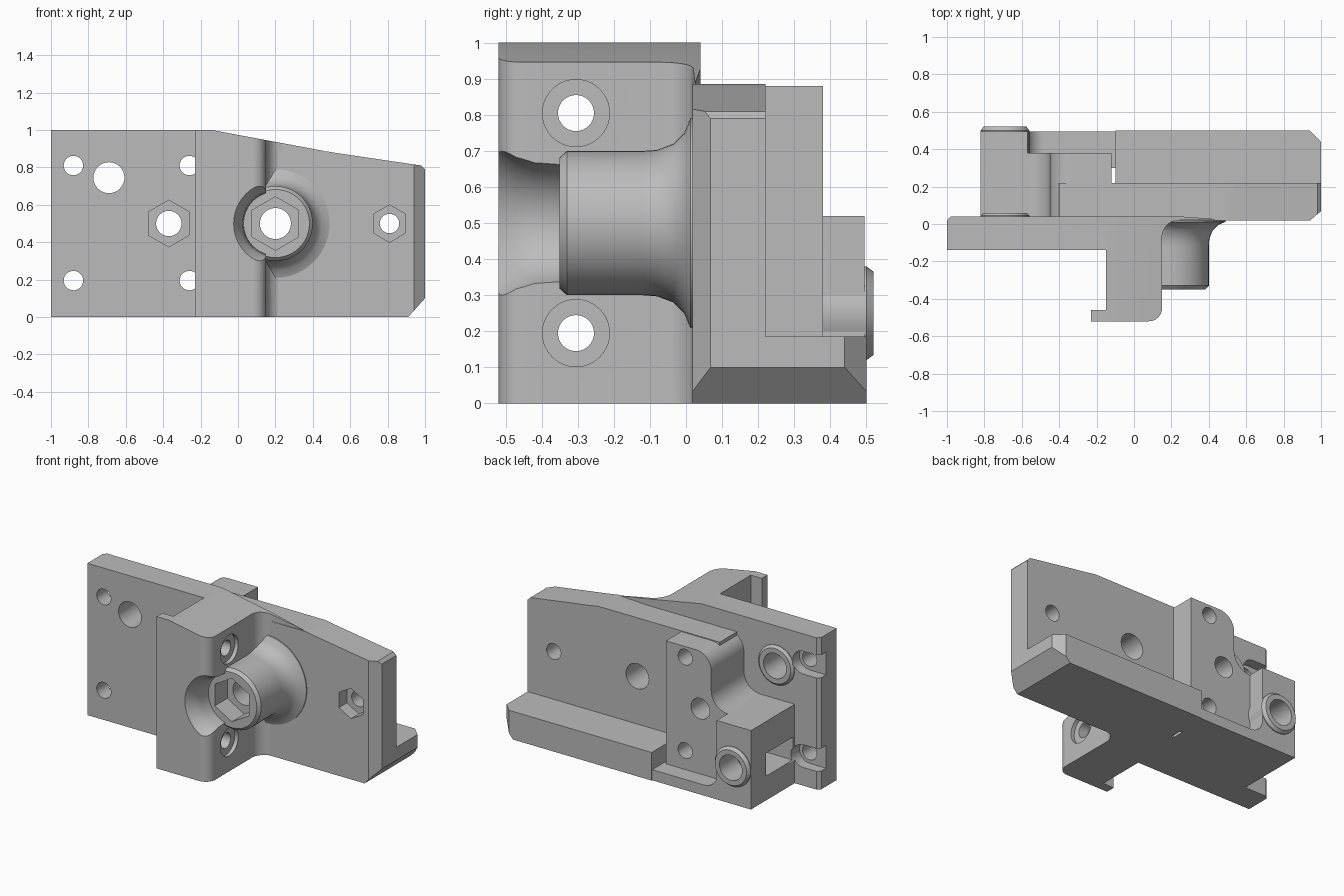
import bpy, bmesh, math
from math import sin, cos, pi

cube = bpy.data.objects.get("Cube")
if cube:
    bpy.data.objects.remove(cube, do_unlink=True)

PLACE = {"X": lambda a, b, t: (t, a, b),
         "Y": lambda a, b, t: (a, t, b),
         "Z": lambda a, b, t: (a, b, t)}


def arc(ca, cb, r, start, end, n=8):
    """Points along an arc, angles in degrees."""
    angles = [math.radians(start + (end - start) * i / n) for i in range(n + 1)]
    return [(ca + r * cos(a), cb + r * sin(a)) for a in angles]


def loft(name, rings):
    """Closed solid through a list of equal rings."""
    bm = bmesh.new()
    loops = [[bm.verts.new(p) for p in ring] for ring in rings]
    n = len(loops[0])
    for low, high in zip(loops, loops[1:]):
        for i in range(n):
            j = (i + 1) % n
            bm.faces.new((low[i], low[j], high[j], high[i]))
    bm.faces.new(loops[0][::-1])
    bm.faces.new(loops[-1])
    bmesh.ops.recalc_face_normals(bm, faces=bm.faces[:])
    mesh = bpy.data.meshes.new(name)
    bm.to_mesh(mesh)
    bm.free()
    obj = bpy.data.objects.new(name, mesh)
    bpy.context.scene.collection.objects.link(obj)
    return obj


def prism(name, outline, axis, low, high):
    return loft(name, [[PLACE[axis](a, b, t) for a, b in outline] for t in (low, high)])


def turned(name, centre, profile, axis="Y", sides=48):
    """Round or polygonal solid; profile holds (radius, position on axis)."""
    return loft(name, [[PLACE[axis](a, b, t) for a, b in arc(*centre, r, 90, 450, sides)[:-1]]
                       for r, t in profile])


def combine(body, tool, operation):
    mod = body.modifiers.new("combine", "BOOLEAN")
    mod.operation, mod.solver, mod.object = operation, "EXACT", tool
    bpy.context.view_layer.update()
    graph = bpy.context.evaluated_depsgraph_get()
    mesh = bpy.data.meshes.new_from_object(body.evaluated_get(graph))
    body.modifiers.clear()
    body.data = mesh
    bpy.data.objects.remove(tool, do_unlink=True)


def add(tool):
    combine(body, tool, "UNION")


def cut(tool):
    combine(body, tool, "DIFFERENCE")


# Front plate with the projecting hooked block
plan = [(-1, 0.02), (-1, -0.14), (-0.15, -0.14), (-0.15, -0.46), (-0.23, -0.46), (-0.23, -0.52)]
plan += arc(0.08, -0.45, 0.07, -90, 0)
plan += arc(0.24, -0.07, 0.09, 180, 90)
plan += [(0.46, 0.025), (0.25, 0.04), (-0.98, 0.04)]
body = prism("mounting_bracket", plan, "Z", -0.1, 1.1)

# Long wall and the shelf behind it
add(prism("wall", [(-0.4, 0.018), (0.94, 0.018), (1.02, 0.085), (1.02, 0.22), (-0.4, 0.22)],
          "Z", -0.1, 0.885))
add(prism("shelf", [(-0.1, 0.15), (1.02, 0.15), (1.02, 0.42), (0.94, 0.5), (-0.1, 0.5)],
          "Z", -0.1, 0.185))

# Rear block with a swept shoulder running down to the arm
shoulder = [(-0.12, -0.1), (-0.12, 0.88)]
shoulder += arc(-0.34, 0.77, 0.11, 90, 180)
shoulder += arc(-0.57, 0.64, 0.12, 0, -90)
shoulder += [(-0.82, 0.52), (-0.82, -0.1)]
add(prism("rear_block", shoulder, "Y", 0.0, 0.38))

# Arm end and low ledge beside it
arm = [(-0.09, -0.1), (-0.09, 0.07)]
arm += arc(-0.48, 0.16, 0.09, -90, -180)
arm += [(-0.57, 0.52), (-0.82, 0.52), (-0.82, -0.1)]
add(prism("arm_end", arm, "Y", 0.3, 0.495))

# Trim everything to the sloping side outline
outline = [(-1.1, 0), (0.91, 0), (1, 0.1), (1, 0.79), (0.98, 0.81), (0.54, 0.875),
           (0.45, 0.89), (-0.14, 1), (-1.1, 1)]
combine(body, prism("outline", outline, "Y", -1, 1), "INTERSECT")

# Clearance in the block, then the flared boss
cut(turned("boss_clearance", (0.2, 0.5),
           [(0.17, -0.345), (0.175, -0.42), (0.19, -0.47), (0.23, -0.53)]))
add(turned("boss", (0.2, 0.5),
           [(0.29, 0.1), (0.29, 0.012), (0.25, -0.005), (0.22, -0.035), (0.203, -0.08),
            (0.2, -0.12), (0.2, -0.33), (0.182, -0.35)]))

# Collars on the back
add(turned("lower_collar", (-0.69, 0.25), [(0.13, 0.3), (0.13, 0.5), (0.115, 0.52)]))
add(turned("upper_collar", (-0.69, 0.745), [(0.13, 0), (0.13, 0.045), (0.115, 0.06)]))

# Holes running front to back
for x, z, r in [(0.2, 0.5, 0.083), (-0.37, 0.5, 0.068), (0.81, 0.5, 0.052),
                (-0.26, 0.81, 0.052), (-0.26, 0.195, 0.052), (-0.88, 0.81, 0.052),
                (-0.88, 0.195, 0.052), (-0.69, 0.745, 0.083)]:
    start = -0.7 if x > 0 else -0.3
    cut(turned("hole", (x, z), [(r, start), (r, 0.7)], sides=32))
cut(turned("blind_bore", (-0.69, 0.25), [(0.083, 0.08), (0.083, 0.7)], sides=32))

# Hexagonal nut pockets
for x, r, start, end in [(0.2, 0.143, -0.6, -0.22), (-0.37, 0.125, -0.3, -0.03),
                         (0.81, 0.1, -0.2, 0.1)]:
    cut(turned("nut_pocket", (x, 0.5), [(r, start), (r, end)], sides=6))

# Counterbored cross holes through the projecting block
for z in (0.195, 0.805):
    cut(turned("cross_hole", (-0.305, z), [(0.05, -0.4), (0.05, 0.6)], "X", 32))
    cut(turned("counterbore", (-0.305, z), [(0.093, 0.125), (0.093, 0.6)], "X", 40))

# Open-ended recesses round the outer plate holes
for z in (0.195, 0.81):
    recess = arc(-0.88, z, 0.075, -90, 90) + [(-1.1, z + 0.075), (-1.1, z - 0.075)]
    cut(prism("recess", recess, "Y", -0.03, 0.1))

# Slot in the arm's end
cut(prism("arm_slot", [(0.06, 0.16), (0.34, 0.16), (0.34, 0.31), (0.06, 0.31)],
          "X", -0.95, -0.58))

# Material and shading
grey = bpy.data.materials.new("plain_grey")
grey.use_nodes = True
colour = (0.5, 0.5, 0.5, 1)
grey.diffuse_color = colour
grey.node_tree.nodes["Principled BSDF"].inputs["Base Color"].default_value = colour
body.data.materials.clear()
body.data.materials.append(grey)
for face in body.data.polygons:
    face.material_index = 0

bpy.ops.object.select_all(action="DESELECT")
body.select_set(True)
bpy.context.view_layer.objects.active = body
bpy.ops.object.shade_smooth_by_angle(angle=math.radians(30))
normals = body.modifiers.new("even_normals", "WEIGHTED_NORMAL")
normals.keep_sharp = True
